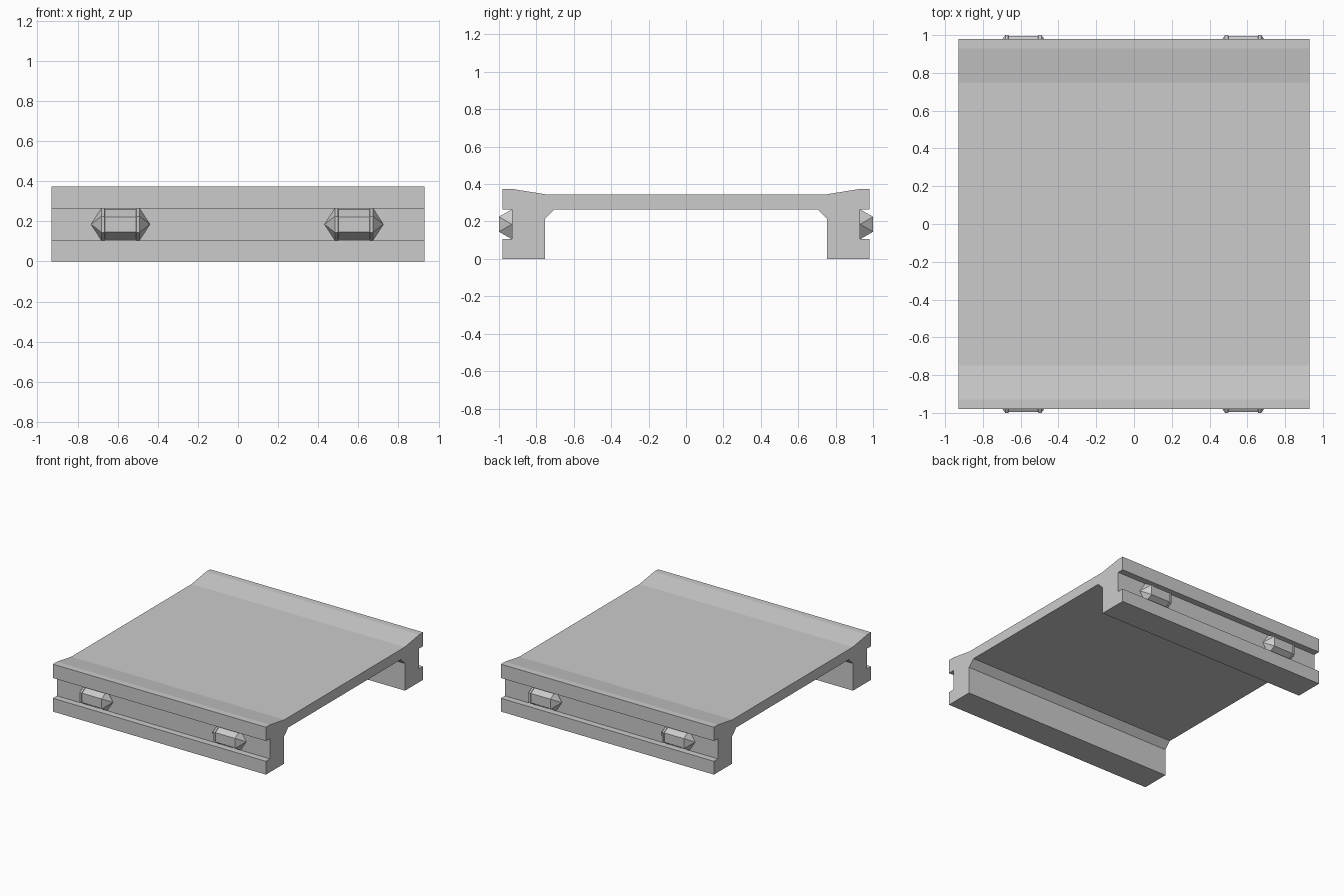
import bpy, bmesh, math

if "Cube" in bpy.data.objects:
    bpy.data.objects.remove(bpy.data.objects["Cube"])


def make_object(name, bm):
    bmesh.ops.recalc_face_normals(bm, faces=bm.faces)
    mesh = bpy.data.meshes.new(name)
    bm.to_mesh(mesh)
    bm.free()
    obj = bpy.data.objects.new(name, mesh)
    bpy.context.collection.objects.link(obj)
    return obj


# Deck with grooved side legs: mirrored half profile (y, z) extruded along x
half = [(0.75, 0.345), (0.93, 0.374), (0.98, 0.374), (0.98, 0.265),
        (0.93, 0.265), (0.93, 0.105), (0.98, 0.105), (0.98, 0.0),
        (0.754, 0.0), (0.754, 0.214), (0.703, 0.265)]
profile = half + [(-y, z) for y, z in reversed(half)]
HALF_LENGTH = 0.93

bm = bmesh.new()
face = bm.faces.new([bm.verts.new((-HALF_LENGTH, y, z)) for y, z in profile])
ext = bmesh.ops.extrude_face_region(bm, geom=[face])
moved = [v for v in ext["geom"] if isinstance(v, bmesh.types.BMVert)]
bmesh.ops.translate(bm, verts=moved, vec=(2 * HALF_LENGTH, 0, 0))
make_object("deck", bm)


# Pointed hexagonal studs: rings of (x, radius) with raised end collars
def stud(name, cx, cy, cz):
    stations = [(-0.095, 0.08), (-0.08, 0.08), (-0.078, 0.075),
                (0.078, 0.075), (0.08, 0.08), (0.095, 0.08)]
    bm = bmesh.new()
    rings = []
    for x, r in stations:
        rings.append([bm.verts.new((x, r * math.sin(i * math.pi / 3),
                                    r * math.cos(i * math.pi / 3)))
                      for i in range(6)])
    for a, b in zip(rings, rings[1:]):
        for i in range(6):
            j = (i + 1) % 6
            bm.faces.new((a[i], a[j], b[j], b[i]))
    for ring, tip_x in ((rings[0], -0.147), (rings[-1], 0.147)):
        tip = bm.verts.new((tip_x, 0, 0))
        for i in range(6):
            bm.faces.new((ring[i], ring[(i + 1) % 6], tip))
    obj = make_object(name, bm)
    obj.location = (cx, cy, cz)


for side, sy in (("front", -1), ("back", 1)):
    for end, sx in (("left", -1), ("right", 1)):
        stud(f"{side}_{end}_stud", sx * 0.582 - 0.004, sy * 0.931, 0.185)
